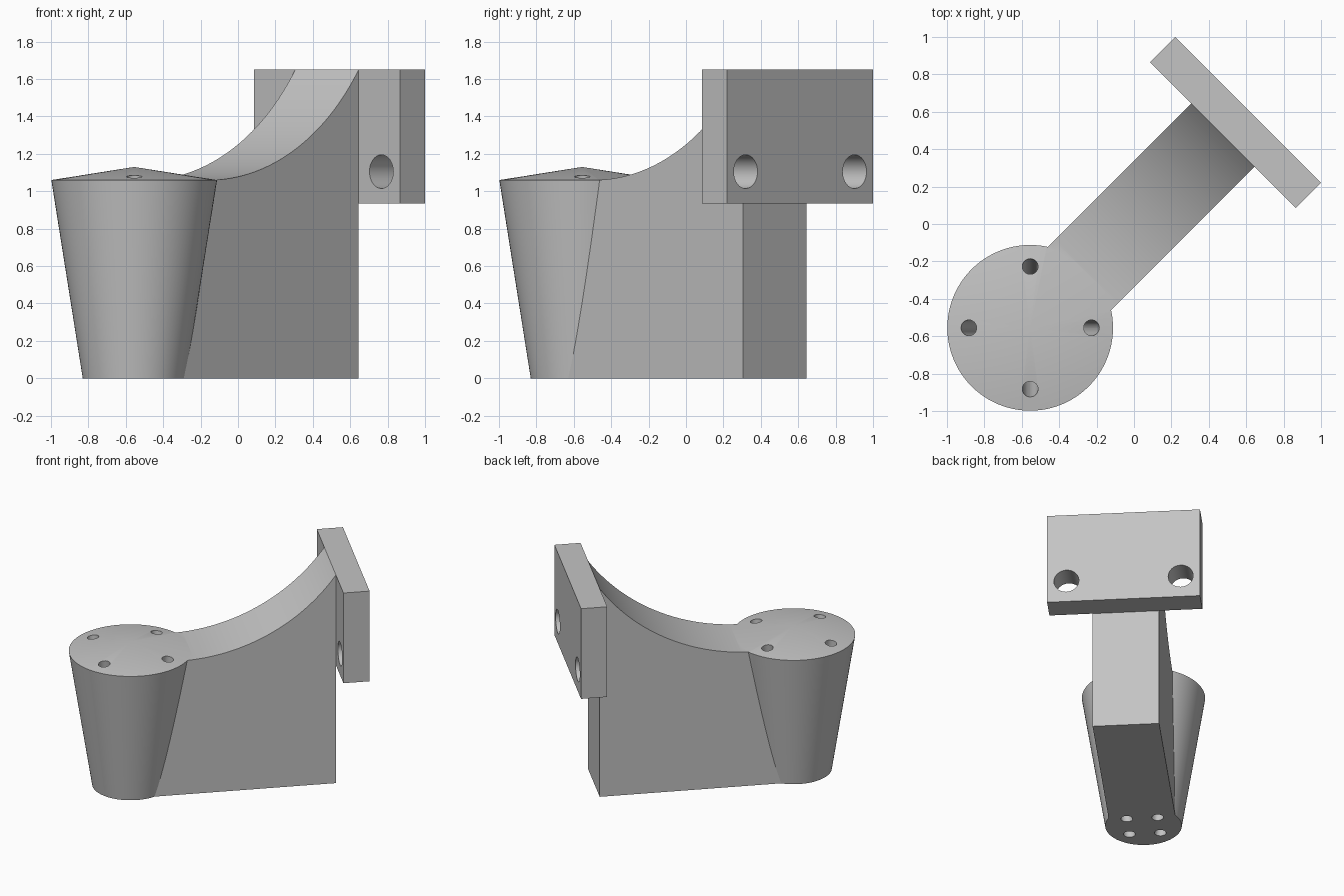
import bpy, bmesh, math
from mathutils import Matrix, Vector

default = bpy.data.objects.get("Cube")
if default:
    bpy.data.objects.remove(default, do_unlink=True)

gray = bpy.data.materials.new("plain gray")
gray.use_nodes = True
gray.diffuse_color = (0.55, 0.55, 0.55, 1)
gray.node_tree.nodes["Principled BSDF"].inputs["Base Color"].default_value = gray.diffuse_color

# The bracket is built along +x, then turned to the diagonal
TURN = Matrix.Rotation(math.radians(45), 4, "Z")
POST_X, BASE_R, RIM_R, RIM_Z, PEAK_Z = -0.785, 0.275, 0.443, 1.06, 1.13
WEB_END, WEB_HALF, TOP_Z = 0.672, 0.24, 1.65


def finish(bm, name):
    bmesh.ops.recalc_face_normals(bm, faces=bm.faces)
    bm.transform(TURN)
    mesh = bpy.data.meshes.new(name)
    bm.to_mesh(mesh)
    bm.free()
    mesh.materials.append(gray)
    obj = bpy.data.objects.new(name, mesh)
    bpy.context.collection.objects.link(obj)
    return obj


def rod(name, a, b, radius):
    """Cylinder between two points."""
    a, b = Vector(a), Vector(b)
    bm = bmesh.new()
    rot = (b - a).to_track_quat("Z", "Y").to_matrix().to_4x4()
    bmesh.ops.create_cone(bm, cap_ends=True, segments=32, radius1=radius, radius2=radius,
                          depth=(b - a).length, matrix=Matrix.Translation((a + b) / 2) @ rot)
    return finish(bm, name)


def combine(target, tool, operation):
    mod = target.modifiers.new(operation.lower(), "BOOLEAN")
    mod.operation, mod.solver, mod.object = operation, "EXACT", tool
    bpy.context.view_layer.objects.active = target
    bpy.ops.object.modifier_apply(modifier=mod.name)
    bpy.data.objects.remove(tool, do_unlink=True)


# Tapered post with a shallow conical top
bm = bmesh.new()
profile = [(0, 0), (BASE_R, 0), (RIM_R, RIM_Z), (0, PEAK_Z)]
verts = [bm.verts.new((POST_X + r, 0, z)) for r, z in profile]
edges = [bm.edges.new(pair) for pair in zip(verts, verts[1:])]
bmesh.ops.spin(bm, geom=verts + edges, cent=(POST_X, 0, 0), axis=(0, 0, 1),
               angle=math.tau, steps=96)
bmesh.ops.remove_doubles(bm, verts=bm.verts, dist=1e-4)
body = finish(bm, "post_and_web")

# Web with a concave arc along its top
arc_x = -0.46
run, rise = WEB_END - arc_x, TOP_Z - RIM_Z
arc_r = (run ** 2 + rise ** 2) / (2 * rise)
sweep, steps = math.asin(run / arc_r), 40
outline = [(POST_X, 0), (WEB_END, 0)]
for i in range(steps, -1, -1):
    t = sweep * i / steps
    outline.append((arc_x + arc_r * math.sin(t), RIM_Z + arc_r * (1 - math.cos(t))))
outline.append((POST_X, RIM_Z))
bm = bmesh.new()
side = bm.faces.new([bm.verts.new((x, -WEB_HALF, z)) for x, z in outline])
new = bmesh.ops.extrude_face_region(bm, geom=[side])["geom"]
bmesh.ops.translate(bm, vec=(0, 2 * WEB_HALF, 0),
                    verts=[v for v in new if isinstance(v, bmesh.types.BMVert)])
combine(body, finish(bm, "web"), "UNION")

# Four slanted bolt holes that follow the taper of the post
slope = (RIM_R - BASE_R) / RIM_Z
for k in range(4):
    ang = math.radians(45 + 90 * k)
    ends = []
    for z in (-0.1, 1.3):
        r = 0.157 + slope * z
        ends.append((POST_X + r * math.cos(ang), r * math.sin(ang), z))
    combine(body, rod("post_hole", *ends, 0.042), "DIFFERENCE")

# Mounting plate with two bolt holes
bm = bmesh.new()
bmesh.ops.create_cube(bm, size=1)
bmesh.ops.scale(bm, vec=(0.191, 1.103, 0.715), verts=bm.verts)
bmesh.ops.translate(bm, vec=(WEB_END + 0.0955, 0, 1.2925), verts=bm.verts)
plate = finish(bm, "mounting_plate")
for s in (-1, 1):
    hole = rod("plate_hole", (0.5, s * 0.412, 1.105), (1, s * 0.412, 1.105), 0.09)
    combine(plate, hole, "DIFFERENCE")

# Smooth the curves, keep the edges sharp
for obj in (body, plate):
    bpy.ops.object.select_all(action="DESELECT")
    obj.select_set(True)
    bpy.context.view_layer.objects.active = obj
    bpy.ops.object.shade_smooth_by_angle(angle=math.radians(25))
